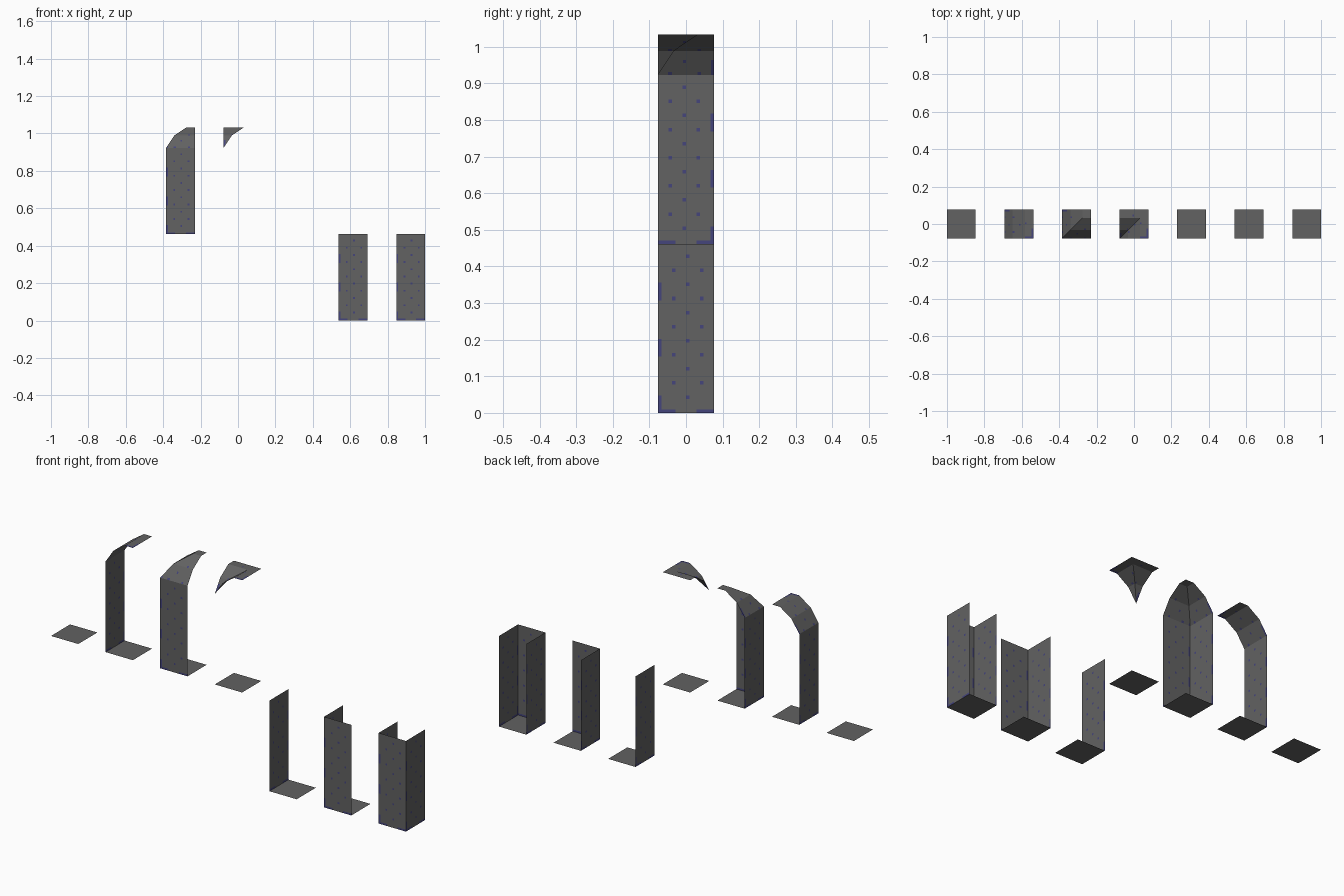
import bpy, bmesh

if "Cube" in bpy.data.objects:
    bpy.data.objects.remove(bpy.data.objects["Cube"])

S = 2 / 13            # tile side: seven tiles with six equal gaps
H = 3 * S             # storey height
N = 16                # panel cells per tile side
# vault profile: distance from the wall, height above the wall top
PROFILE = [(0, 0), (0.044, 0.066), (0.109, 0.11), (S, 0.11)]


def material(name, rgb):
    m = bpy.data.materials.new(name)
    m.diffuse_color = (*rgb, 1)
    m.use_nodes = True
    m.node_tree.nodes["Principled BSDF"].inputs["Base Color"].default_value = m.diffuse_color
    return m


grey = material("dark_grey", (0.122, 0.122, 0.122))
blue = material("dull_blue", (0.058, 0.058, 0.2))


def is_blue(u, v, wall_foot=True):
    """Staggered rivets, bracket strips up one edge and along the foot."""
    rivet = (v % 8 == 4 and u == 7) or (v % 8 == 0 and u % 8 == 3)
    bracket = u == 15 and v % 16 < 5
    foot = wall_foot and v == 0 and (u < 5 or u > 10)
    return rivet or bracket or foot


def make(name, faces, index, z):
    """Build one part from (points, blue) faces on the numbered tile."""
    bm = bmesh.new()
    for points, colour in faces:
        bm.faces.new([bm.verts.new(p) for p in points]).material_index = int(colour)
    bmesh.ops.remove_doubles(bm, verts=bm.verts, dist=1e-5)
    me = bpy.data.meshes.new(name)
    bm.to_mesh(me)
    bm.free()
    me.materials.append(grey)
    me.materials.append(blue)
    ob = bpy.data.objects.new(name, me)
    ob.location = (-1 + 2 * S * index, -S / 2, z)
    bpy.context.collection.objects.link(ob)


def wall(side):
    """Panelled wall; u runs to the right as seen from inside the tile."""
    a, b = {"left": ((0, 0), (0, S)), "front": ((S, 0), (0, 0)),
            "right": ((S, S), (S, 0))}[side]

    def p(u, v):
        t = u / N
        return (a[0] + (b[0] - a[0]) * t, a[1] + (b[1] - a[1]) * t, v * S / N)
    return [([p(u, v), p(u + 1, v), p(u + 1, v + 1), p(u, v + 1)], is_blue(u, v))
            for u in range(N) for v in range(3 * N)]


# profile divided into panel rows: 8 + 8 on the curve, 5 on the flat ceiling
STEPS = []
for (a, b), (c, d), n in zip(PROFILE, PROFILE[1:], (8, 8, 5)):
    STEPS += [(a + (c - a) * k / n, b + (d - b) * k / n) for k in range(n)]
STEPS.append(PROFILE[-1])


def vault(pick, across_x):
    """Vault over a tile; pick(i, j) chooses the profile row (mitred corners),
    across_x(i, j) is true where the profile runs along x."""
    def p(i, j):
        return (STEPS[i][0], STEPS[j][0], H + STEPS[pick(i, j)][1])

    def cell(i):
        return int((STEPS[i][0] + STEPS[i + 1][0]) / 2 / S * N)
    faces = []
    for i in range(21):
        for j in range(21):
            a, b, c, d = p(i, j), p(i, j + 1), p(i + 1, j + 1), p(i + 1, j)
            if pick(i, j) >= 16:                      # flat ceiling
                col = is_blue(cell(i), cell(j))
            elif across_x(i, j):                      # curve above the left wall
                col = is_blue(cell(j), 48 + i, False)
            else:                                     # curve above the front wall
                col = is_blue(15 - cell(i), 48 + j, False)
            if i == j:
                faces += [([a, b, c], False), ([a, c, d], False)]
            else:
                faces.append(([a, b, c, d], col))
    return faces


# floors: four upper-storey tiles, three ground-storey tiles
for k in range(7):
    make(f"floor_{k + 1}", [([(0, 0, 0), (S, 0, 0), (S, S, 0), (0, S, 0)], False)],
         k, H if k < 4 else 0)

# walls on each tile
for k, sides in {1: ["left"], 2: ["left", "front"], 4: ["left"],
                 5: ["left", "front"], 6: ["left", "front", "right"]}.items():
    make(f"walls_{k + 1}", [f for s in sides for f in wall(s)], k, H if k < 4 else 0)

# vaulted ceilings: straight, outer corner, inner corner
make("straight_vault", vault(lambda i, j: i, lambda i, j: True), 1, H)
make("outer_corner_vault", vault(min, lambda i, j: i < j), 2, H)
make("inner_corner_vault", vault(max, lambda i, j: i > j), 3, H)
